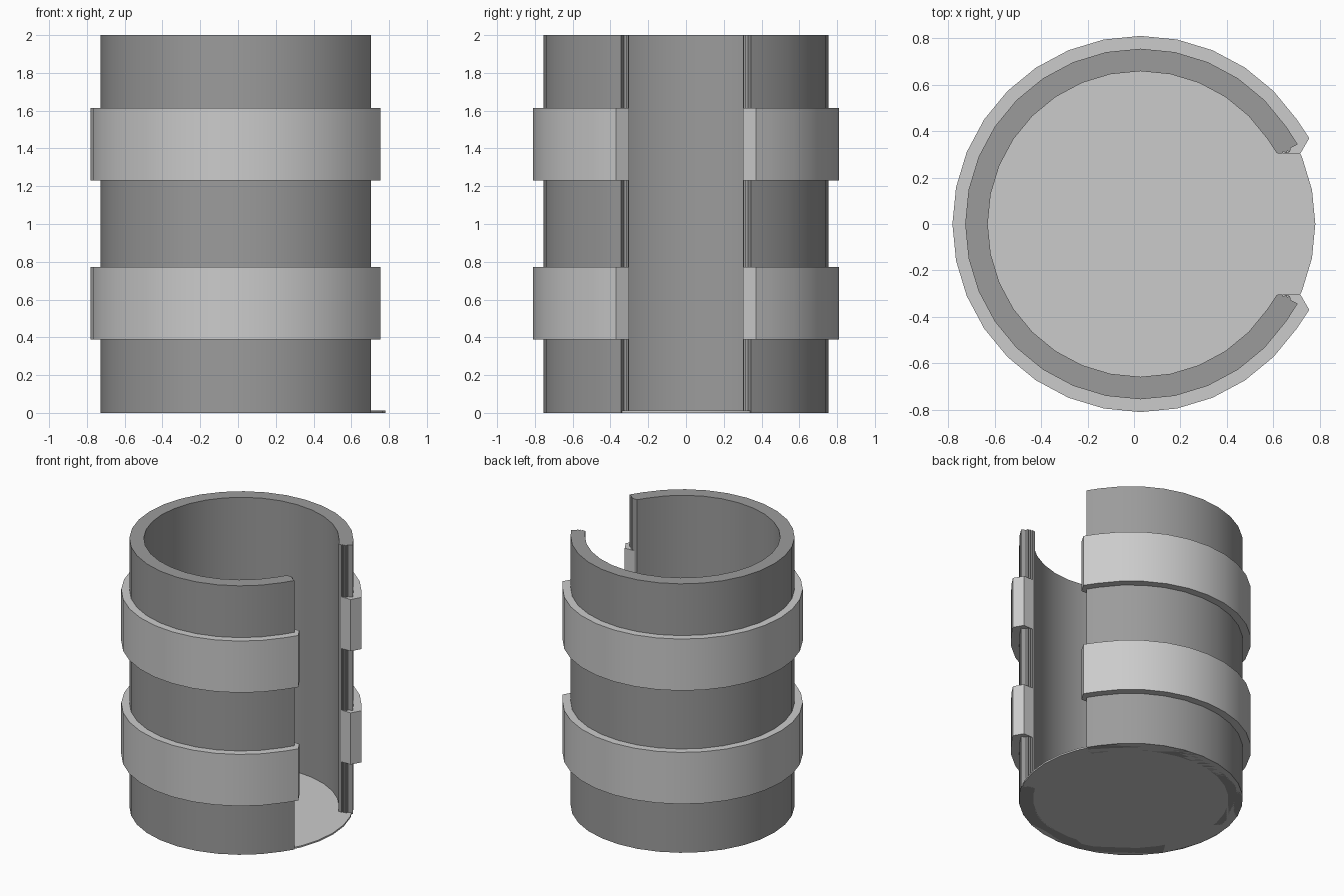
import bpy, bmesh
from math import cos, sin, radians

if "Cube" in bpy.data.objects:
    bpy.data.objects.remove(bpy.data.objects["Cube"])

CX = 0.028      # axis of the round shell
STEP = 11.25    # 32-sided circle


def arc(r):
    """Open arc with the gap on +x, counter-clockwise."""
    return [(CX + r * cos(radians(i * STEP)), r * sin(radians(i * STEP)))
            for i in range(3, 30)]


def mirrored(pts):
    return [(x, -y) for x, y in reversed(pts)]


def grey(name, value):
    mat = bpy.data.materials.new(name)
    mat.diffuse_color = (value, value, value, 1)
    mat.use_nodes = True
    mat.node_tree.nodes["Principled BSDF"].inputs["Base Color"].default_value = mat.diffuse_color
    return mat


def prism(name, outline, z0, z1, mat=None):
    bm = bmesh.new()
    face = bm.faces.new([bm.verts.new((x, y, z0)) for x, y in outline])
    ext = bmesh.ops.extrude_face_region(bm, geom=[face])
    top = [v for v in ext["geom"] if isinstance(v, bmesh.types.BMVert)]
    bmesh.ops.translate(bm, verts=top, vec=(0, 0, z1 - z0))
    bmesh.ops.recalc_face_normals(bm, faces=bm.faces)
    mesh = bpy.data.meshes.new(name)
    bm.to_mesh(mesh)
    bm.free()
    if mat:
        mesh.materials.append(mat)
    obj = bpy.data.objects.new(name, mesh)
    bpy.context.collection.objects.link(obj)
    bpy.context.view_layer.objects.active = obj
    bpy.ops.object.select_all(action='DESELECT')
    obj.select_set(True)
    bpy.ops.object.shade_smooth_by_angle(angle=radians(30))
    return obj


dark = grey("dark_grey", 0.33)
mid = grey("mid_grey", 0.55)

# C-shaped wall with small stepped grooves down each open edge
lip = [(0.615, 0.305), (0.640, 0.303), (0.643, 0.312), (0.655, 0.304),
       (0.660, 0.314), (0.672, 0.312), (0.675, 0.328), (0.705, 0.343)]
wall = lip + arc(0.755) + mirrored(lip) + arc(0.658)[::-1]
prism("wall", wall, 0, 2, dark)

# Two bands that wrap round the wall and hook over its open edges
hook = [(0.705, 0.343), (0.675, 0.328), (0.672, 0.312), (0.635, 0.303),
        (0.715, 0.301), (0.755, 0.370)]
band = hook + arc(0.81) + mirrored(hook) + arc(0.753)[::-1]
prism("lower_band", band, 0.388, 0.772)
prism("upper_band", band, 1.231, 1.615)

# Thin round floor
floor = [(CX + 0.753 * cos(radians(i * STEP)), 0.753 * sin(radians(i * STEP)))
         for i in range(32)]
prism("floor", floor, 0, 0.012, mid)
